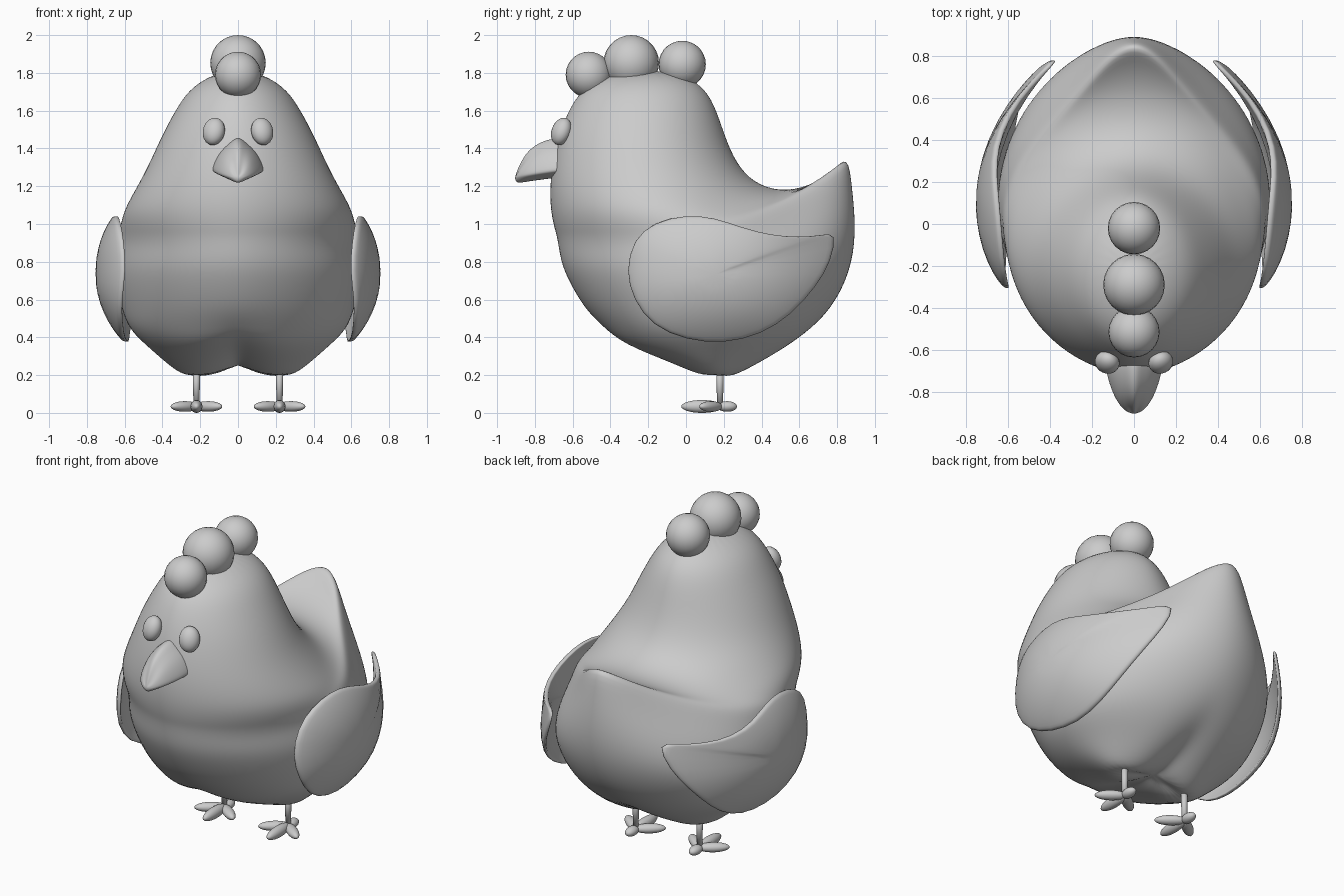
import bpy, bmesh, math
from mathutils import Matrix, Vector

if "Cube" in bpy.data.objects:
    bpy.data.objects.remove(bpy.data.objects["Cube"])


def finish(bm, name, subsurf=0, mirror=False):
    bmesh.ops.recalc_face_normals(bm, faces=bm.faces[:])
    for f in bm.faces:
        f.smooth = True
    me = bpy.data.meshes.new(name)
    bm.to_mesh(me)
    bm.free()
    ob = bpy.data.objects.new(name, me)
    bpy.context.collection.objects.link(ob)
    if mirror:
        ob.modifiers.new("mirror", 'MIRROR').use_mirror_merge = False
    if subsurf:
        m = ob.modifiers.new("subsurf", 'SUBSURF')
        m.levels = m.render_levels = subsurf
    return ob


def loft(rings, start, end):
    """Skin closed rings of points and close both ends with a fan."""
    bm = bmesh.new()
    vs = [[bm.verts.new(p) for p in r] for r in rings]
    n = len(vs[0])
    for a, b in zip(vs, vs[1:]):
        for i in range(n):
            j = (i + 1) % n
            bm.faces.new((a[i], a[j], b[j], b[i]))
    for ring, p in ((vs[0], start), (vs[-1], end)):
        c = bm.verts.new(p)
        for i in range(n):
            bm.faces.new((ring[i], ring[(i + 1) % n], c))
    return bm


def ball(bm, loc, size, rot=Matrix.Identity(4)):
    mat = Matrix.Translation(loc) @ rot @ Matrix.Diagonal((*size, 1))
    bmesh.ops.create_uvsphere(bm, u_segments=24, v_segments=14, radius=1, matrix=mat)


def interp(table, t):
    for (a, u), (b, v) in zip(table, table[1:]):
        if t <= b:
            return u + (v - u) * max(0, (t - a) / (b - a))
    return table[-1][1]


# Body: sections run from a breast point to a back point (yf, zf, yb, zb, half width, rear pinch)
SECTIONS = [
    (-.43, 1.785, .00, 1.79, .15, 0), (-.56, 1.71, .11, 1.71, .265, 0),
    (-.63, 1.59, .165, 1.60, .34, 0), (-.68, 1.46, .21, 1.46, .41, 0),
    (-.715, 1.30, .27, 1.32, .48, 0), (-.725, 1.17, .36, 1.22, .55, 0),
    (-.72, 1.07, .50, 1.17, .605, .15), (-.705, .99, .66, 1.20, .625, .3),
    (-.69, .94, .79, 1.29, .635, .45), (-.68, .88, .865, 1.375, .64, .5),
    (-.67, .82, .885, 1.20, .65, .35), (-.65, .75, .905, 1.0, .66, .15),
    (-.60, .65, .89, .80, .65, 0), (-.53, .54, .81, .60, .62, 0),
    (-.44, .44, .67, .42, .58, 0), (-.36, .35, .50, .29, .47, 0),
    (-.10, .25, .36, .21, .36, 0), (.06, .18, .26, .17, .26, 0)]


def lift(x, z):
    """Raise the belly between the two thighs."""
    fade = min(1, max(0, (.5 - z) / .3))
    return z + .09 * fade * max(0, 1 - abs(x) / .22) ** 1.5


rings = []
for yf, zf, yb, zb, w, pinch in SECTIONS:
    ring = []
    for i in range(28):
        t = 2 * math.pi * i / 28
        s = (1 - math.cos(t)) / 2
        q = max(0, s - .5) * 2
        x = math.copysign(w * abs(math.sin(t)) ** 1.1, math.sin(t))
        x *= 1 - pinch * q * q * (3 - 2 * q)
        z = zf + (zb - zf) * s ** 3
        ring.append((x, yf + (yb - yf) * s, lift(x, z)))
    rings.append(ring)
finish(loft(rings, (0, -.22, 1.82), (0, .17, .26)), "body", 2)

# Wings: curved leaf, built as outer and inner shells from a side outline
OUTLINE = [(-.32, .75), (-.28, .92), (-.17, 1.01), (0, 1.05), (.15, 1.035), (.3, .98),
           (.45, .94), (.6, .93), (.72, .94), (.8, .96), (.77, .80), (.69, .67),
           (.56, .52), (.4, .415), (.2, .365), (0, .385), (-.18, .46), (-.28, .60)]
SIDE = [(-.33, .60), (-.27, .66), (-.2, .70), (-.1, .735), (.02, .755), (.15, .755),
        (.3, .735), (.45, .685), (.6, .595), (.7, .505), (.8, .41)]


def wing_ring(r, inner):
    ring = []
    for y, z in OUTLINE:
        y, z = .15 + (y - .15) * r, .73 + (z - .73) * r
        x = interp(SIDE, y) - .12 * abs((z - .74) / .34) ** 2.4
        if inner:
            x -= .025 + .06 * (1 - r * r)
        ring.append((x, y, z))
    return ring


wing = [wing_ring(r, False) for r in (.3, .6, .85, .96, 1)]
wing += [wing_ring(r, True) for r in (1, .96, .85, .6, .3)]
finish(loft(wing, (.755, .15, .73), (.67, .15, .73)), "wings", 1, True)

# Comb
for name, y, z, r in (("comb_front", -.515, 1.79, .122), ("comb_middle", -.29, 1.853, .147),
                      ("comb_back", -.02, 1.845, .125)):
    bm = bmesh.new()
    ball(bm, (0, y, z), (r, r, r))
    finish(bm, name)

# Eyes
bm = bmesh.new()
ball(bm, (.128, -.66, 1.49), (.06, .05, .075),
     Matrix.Rotation(math.radians(25), 4, 'Z') @ Matrix.Rotation(math.radians(-20), 4, 'X'))
finish(bm, "eyes", 0, True)

# Beak: rounded triangular sections (y, top, bottom, half width)
rings = []
for y, top, bot, w in ((-.62, 1.47, 1.26, .145), (-.70, 1.468, 1.25, .142),
                       (-.78, 1.445, 1.24, .118), (-.85, 1.39, 1.23, .085),
                       (-.893, 1.30, 1.222, .045)):
    low = bot + .035
    half = [(.32, top - .04), (.72, top - .5 * (top - low)), (1, low), (.9, low - .015), (.45, bot)]
    ring = [(0, y, top)] + [(w * a, y, z) for a, z in half] + [(0, y, bot - .01)]
    ring += [(-w * a, y, z) for a, z in reversed(half)]
    rings.append(ring)
finish(loft(rings, (0, -.62, 1.35), (0, -.91, 1.24)), "beak", 2)

# Legs
bm = bmesh.new()
bmesh.ops.create_cone(bm, cap_ends=True, segments=16, radius1=.016, radius2=.02, depth=.22,
                      matrix=Matrix.Translation((.22, .18, .15)))
finish(bm, "legs", 0, True)

# Feet: three toes forward, one back
bm = bmesh.new()
for angle, length in ((0, .20), (52, .165), (-52, .165), (180, .085)):
    a = math.radians(angle)
    d = Vector((math.sin(a), -math.cos(a), 0))
    ball(bm, Vector((.22, .18, .034)) + d * (length / 2 - .005),
         (.032, length / 2 + .01, .034 if angle == 0 else .028), Matrix.Rotation(a, 4, 'Z'))
finish(bm, "feet", 0, True)
